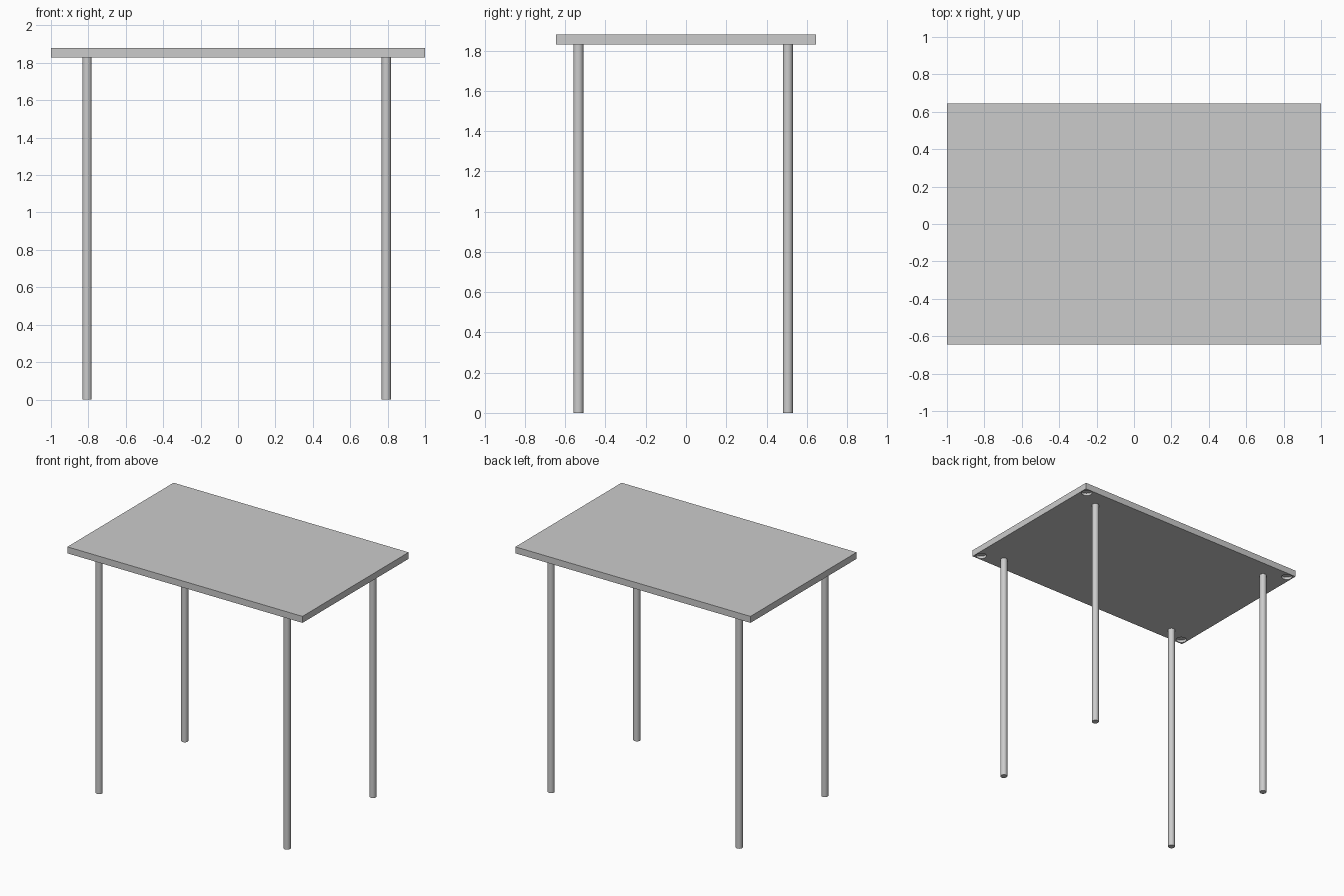
import bpy

if "Cube" in bpy.data.objects:
    bpy.data.objects.remove(bpy.data.objects["Cube"])

TOP_Z, THICK = 1.88, 0.05
HALF_X, HALF_Y = 1.0, 0.645
UNDER_Z = TOP_Z - THICK


def cylinder(name, x, y, z0, z1, radius, sides=32):
    bpy.ops.mesh.primitive_cylinder_add(
        vertices=sides, radius=radius, depth=z1 - z0, location=(x, y, (z0 + z1) / 2))
    obj = bpy.context.object
    obj.name = name
    return obj


# Table top slab
bpy.ops.mesh.primitive_cube_add(size=1, location=(0, 0, TOP_Z - THICK / 2))
top = bpy.context.object
top.name = "table_top"
top.scale = (2 * HALF_X, 2 * HALF_Y, THICK)
bpy.ops.object.transform_apply(location=False, rotation=False, scale=True)

# Shallow round recesses under the four corners
for sx in (-1, 1):
    for sy in (-1, 1):
        cutter = cylinder("corner_recess_cutter", sx * (HALF_X - 0.045), sy * (HALF_Y - 0.045),
                          UNDER_Z - 0.02, UNDER_Z + 0.02, 0.038)
        mod = top.modifiers.new("corner_recess", 'BOOLEAN')
        mod.operation = 'DIFFERENCE'
        mod.object = cutter
        cutter.hide_render = True
        cutter.hide_set(True)

# Four round legs, slightly off centre as a group
for side, x in (("left", -0.807), ("right", 0.793)):
    for end, y in (("front", -0.535), ("back", 0.506)):
        cylinder(f"{end}_{side}_leg", x, y, 0, UNDER_Z, 0.025)
        bpy.ops.object.shade_smooth_by_angle()
